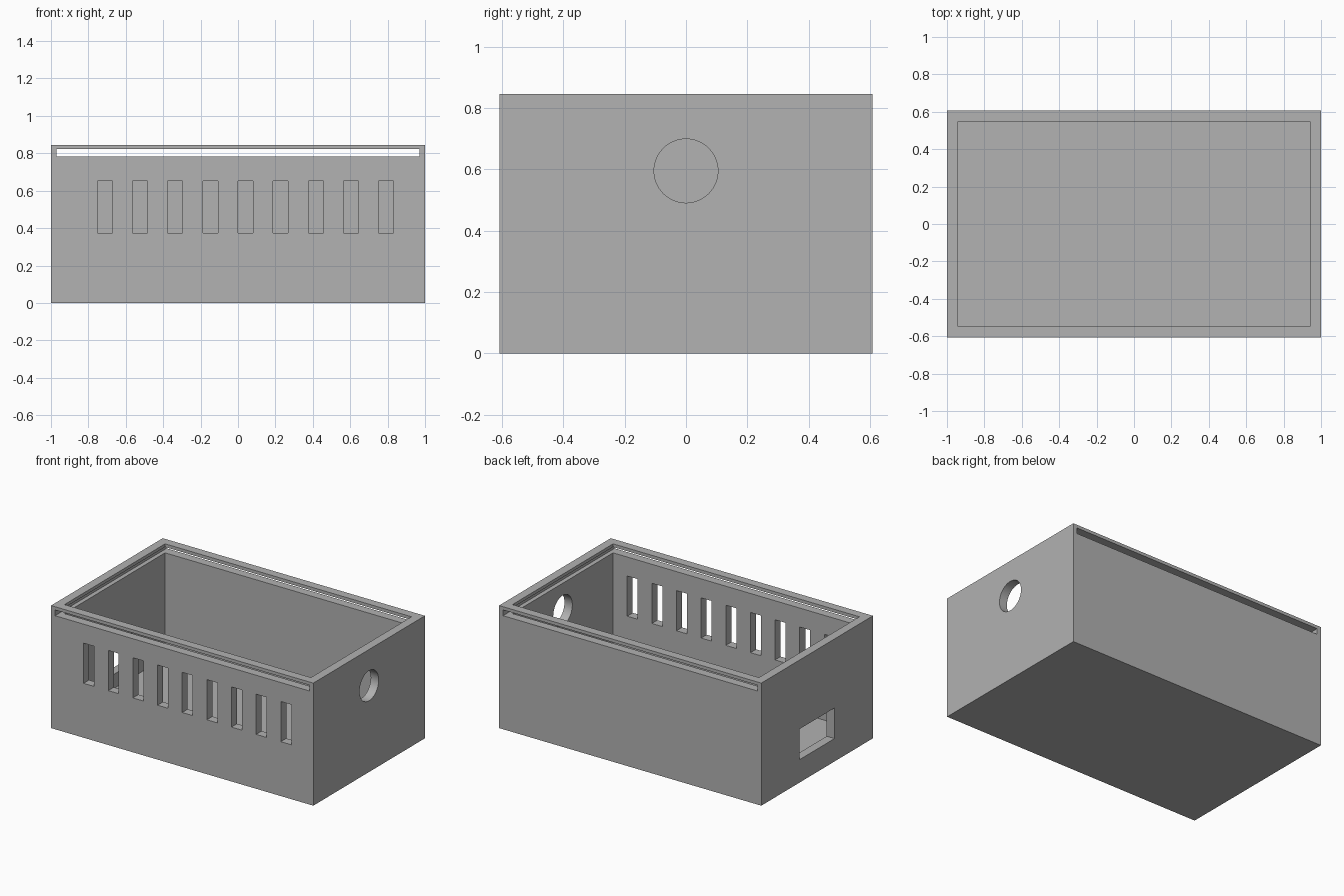
import bpy
import math

default = bpy.data.objects.get("Cube")
if default:
    bpy.data.objects.remove(default, do_unlink=True)

# Overall sizes
HALF_X, HALF_Y, HEIGHT = 1.0, 0.608, 0.845
WALL = 0.06
LID_LOW, LID_HIGH, LID_HALF = 0.783, 0.823, 0.97

grey = bpy.data.materials.new("plain grey")
grey.use_nodes = True
colour = (0.445, 0.445, 0.445, 1)
grey.diffuse_color = colour
grey.node_tree.nodes["Principled BSDF"].inputs["Base Color"].default_value = colour


def box(name, low, high):
    """Axis-aligned box between two corners."""
    centre = [(a + b) / 2 for a, b in zip(low, high)]
    bpy.ops.mesh.primitive_cube_add(size=1, location=centre)
    ob = bpy.context.object
    ob.name = name
    ob.scale = [b - a for a, b in zip(low, high)]
    bpy.ops.object.transform_apply(location=True, rotation=True, scale=True)
    ob.data.materials.append(grey)
    return ob


def cut(target, cutter):
    """Subtract the cutter from the target, then discard the cutter."""
    cutter.hide_render = True
    bpy.ops.object.select_all(action="DESELECT")
    bpy.context.view_layer.objects.active = target
    target.select_set(True)
    mod = target.modifiers.new("cut", "BOOLEAN")
    mod.operation = "DIFFERENCE"
    mod.solver = "EXACT"
    mod.object = cutter
    bpy.ops.object.modifier_apply(modifier=mod.name)
    bpy.data.objects.remove(cutter, do_unlink=True)


# Outer block, hollowed from the top
case = box("enclosure_body", (-HALF_X, -HALF_Y, 0), (HALF_X, HALF_Y, HEIGHT))
inner_x, inner_y = HALF_X - WALL, HALF_Y - WALL
cut(case, box("cavity", (-inner_x, -inner_y, WALL), (inner_x, inner_y, HEIGHT + 1)))

# Sliding lid channel: open at front and back, grooved into the side walls
cut(case, box("lid_channel", (-LID_HALF, -1, LID_LOW), (LID_HALF, 1, LID_HIGH)))

# Row of vents through the front wall
for i in range(9):
    x = -0.712 + 0.188 * i
    cut(case, box("vent", (x - 0.04, -1, 0.375), (x + 0.04, -0.4, 0.652)))

# Rectangular port in the right wall
cut(case, box("socket_port", (-1.2, -0.19, 0.158), (-0.8, 0.19, 0.369)))

# Round cable hole in the left wall
bpy.ops.mesh.primitive_cylinder_add(vertices=64, radius=0.104, depth=0.4,
                                    location=(HALF_X, 0, 0.595),
                                    rotation=(0, math.pi / 2, 0))
hole = bpy.context.object
hole.data.materials.append(grey)
cut(case, hole)

bpy.ops.object.shade_smooth_by_angle(angle=math.radians(30))
